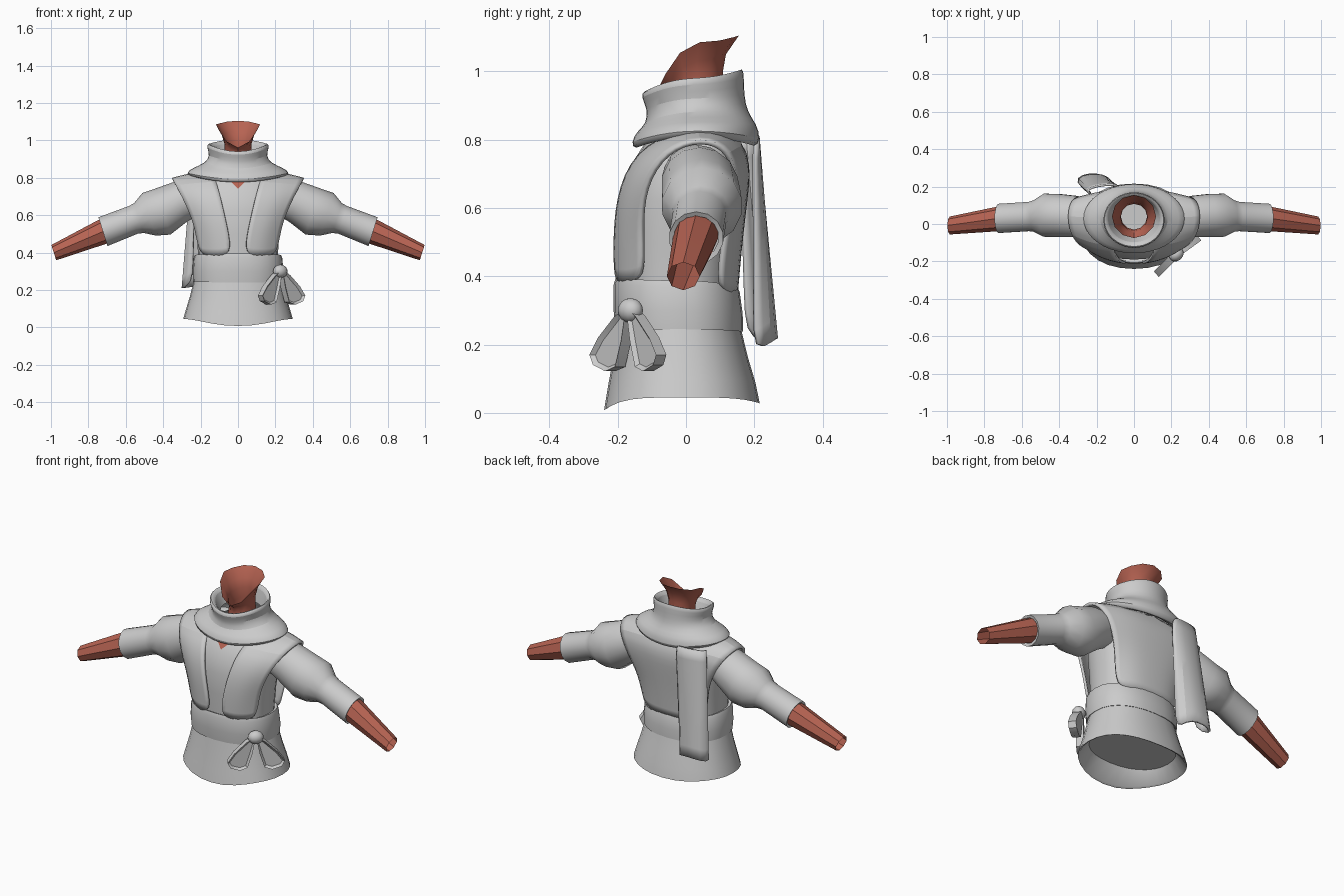
import bpy, bmesh, math
from mathutils import Vector


def material(name, rgb):
    m = bpy.data.materials.new(name)
    m.diffuse_color = (*rgb, 1)
    return m


CLOTH = material("grey_cloth", (0.60, 0.60, 0.60))
SKIN = material("red_brown_skin", (0.47, 0.125, 0.085))


def add(name, verts, faces, mat, mirror=False, subsurf=0, thick=0):
    me = bpy.data.meshes.new(name)
    me.from_pydata([tuple(v) for v in verts], [], faces)
    me.materials.append(mat)
    ob = bpy.data.objects.new(name, me)
    bpy.context.collection.objects.link(ob)
    if mirror:
        mod = ob.modifiers.new("mirror", 'MIRROR')
        mod.use_clip = True
    if subsurf:
        mod = ob.modifiers.new("smooth", 'SUBSURF')
        mod.levels = mod.render_levels = subsurf
    if thick:
        mod = ob.modifiers.new("thickness", 'SOLIDIFY')
        mod.thickness, mod.offset = thick, 0
    return ob


def grid_faces(rows, cols, closed):
    wrap = cols if closed else cols - 1
    return [(r * cols + c, r * cols + (c + 1) % cols,
             (r + 1) * cols + (c + 1) % cols, (r + 1) * cols + c)
            for r in range(rows - 1) for c in range(wrap)]


def body_loft(name, rings, n, mat, power=2.0, dip=2, cap=False, **kw):
    """Rings are (z front, z side, z back, half width, y front, y back)."""
    verts = []
    for zf, zs, zb, rx, yf, yb in rings:
        for i in range(n):
            a = 2 * math.pi * i / n - math.pi / 2
            c, s = math.cos(a), math.sin(a)
            x = math.copysign(abs(c) ** (2 / power), c) * rx
            y = math.copysign(abs(s) ** (2 / power), s) * (yb - yf) / 2 + (yf + yb) / 2
            z = zs + ((zf if s < 0 else zb) - zs) * abs(s) ** dip
            verts.append((x, y, z))
    faces = grid_faces(len(rings), n, True)
    if cap:
        faces.append(tuple(reversed(range(n))))
    return add(name, verts, faces, mat, **kw)


def arm_tube(name, rings, n, mat):
    """Rings are (x, y, z, radius in y, radius across), tilted along the arm."""
    up = Vector((0.3, 0, 0.95))
    verts = []
    for x, y, z, ry, rz in rings:
        for i in range(n):
            a = 2 * math.pi * i / n + math.pi / 2
            verts.append(Vector((x, y + ry * math.cos(a), z)) + up * rz * math.sin(a))
    return add(name, verts, grid_faces(len(rings), n, True), mat, mirror=True)


# Flared skirt with a hollow underside
body_loft("skirt", [
    (0.11, 0.11, 0.11, 0.235, -0.19, 0.165),
    (0.015, 0.05, 0.035, 0.283, -0.228, 0.203),
    (0.008, 0.045, 0.028, 0.293, -0.24, 0.216),
    (0.08, 0.10, 0.09, 0.277, -0.228, 0.203),
    (0.16, 0.17, 0.16, 0.256, -0.213, 0.182),
    (0.28, 0.28, 0.27, 0.228, -0.195, 0.155)], 28, CLOTH, 2.2, dip=4, cap=True)

# Waist sash
body_loft("sash", [
    (0.25, 0.25, 0.245, 0.222, -0.19, 0.15),
    (0.24, 0.245, 0.238, 0.24, -0.206, 0.167),
    (0.30, 0.30, 0.29, 0.243, -0.212, 0.166),
    (0.375, 0.37, 0.355, 0.237, -0.212, 0.157),
    (0.395, 0.388, 0.37, 0.23, -0.206, 0.15),
    (0.385, 0.38, 0.36, 0.212, -0.185, 0.13)], 28, CLOTH, 2.3)

# Shirt body
body_loft("shirt", [
    (0.36, 0.36, 0.35, 0.212, -0.185, 0.13),
    (0.50, 0.50, 0.50, 0.22, -0.19, 0.142),
    (0.62, 0.62, 0.62, 0.235, -0.19, 0.157),
    (0.72, 0.72, 0.72, 0.24, -0.165, 0.165),
    (0.79, 0.79, 0.79, 0.21, -0.12, 0.16),
    (0.85, 0.85, 0.85, 0.125, -0.06, 0.13)], 24, CLOTH, 2.4)

# Vest: one strip over each shoulder, as (inner, middle, outer) rows
vest_rows = [
    (0.03, -0.205, 0.385, 0.13, -0.187, 0.385, 0.207, -0.12, 0.385),
    (0.055, -0.207, 0.53, 0.15, -0.192, 0.53, 0.223, -0.13, 0.53),
    (0.085, -0.193, 0.66, 0.19, -0.175, 0.66, 0.275, -0.125, 0.66),
    (0.115, -0.13, 0.785, 0.23, -0.115, 0.775, 0.337, -0.06, 0.768),
    (0.16, 0.05, 0.845, 0.25, 0.035, 0.845, 0.357, 0.045, 0.805),
    (0.0, 0.192, 0.79, 0.20, 0.175, 0.79, 0.337, 0.13, 0.77),
    (0.0, 0.18, 0.66, 0.15, 0.175, 0.66, 0.27, 0.15, 0.66),
    (0.0, 0.162, 0.52, 0.13, 0.155, 0.52, 0.215, 0.11, 0.52),
    (0.0, 0.148, 0.355, 0.12, 0.14, 0.355, 0.20, 0.09, 0.355)]
add("vest", [r[i:i + 3] for r in vest_rows for i in (0, 3, 6)],
    grid_faces(len(vest_rows), 3, False), CLOTH, mirror=True, subsurf=2, thick=0.014)

# Bare chest showing at the shirt opening
add("chest_opening", [(-0.045, -0.129, 0.785), (0, -0.156, 0.742), (0.045, -0.129, 0.785)],
    [(0, 1, 2)], SKIN)

# Puffed sleeves with fitted cuffs
arm_tube("sleeve", [
    (0.22, 0.03, 0.70, 0.095, 0.09),
    (0.31, 0.04, 0.67, 0.113, 0.113),
    (0.40, 0.045, 0.62, 0.118, 0.13),
    (0.475, 0.047, 0.605, 0.118, 0.12),
    (0.53, 0.043, 0.585, 0.087, 0.084),
    (0.56, 0.04, 0.575, 0.08, 0.078),
    (0.722, 0.03, 0.512, 0.08, 0.081),
    (0.718, 0.03, 0.514, 0.066, 0.066)], 14, CLOTH)

# Bare forearms, open at the wrist
arm_tube("forearm", [
    (0.66, 0.033, 0.537, 0.068, 0.069),
    (0.73, 0.027, 0.509, 0.066, 0.067),
    (0.985, -0.008, 0.40, 0.048, 0.043)], 8, SKIN)

# Neck with a slanted open top
body_loft("neck", [
    (0.76, 0.78, 0.80, 0.09, -0.05, 0.12),
    (0.90, 0.92, 0.95, 0.07, -0.03, 0.11),
    (0.935, 0.98, 1.0, 0.072, -0.037, 0.108),
    (0.95, 1.03, 1.05, 0.087, -0.053, 0.117),
    (0.962, 1.085, 1.105, 0.118, -0.075, 0.155)], 12, SKIN)

# Cowl: standing collar spreading into a draped roll
body_loft("cowl", [
    (0.79, 0.82, 0.80, 0.20, -0.12, 0.17),
    (0.768, 0.802, 0.772, 0.255, -0.152, 0.205),
    (0.79, 0.825, 0.80, 0.285, -0.165, 0.222),
    (0.825, 0.852, 0.845, 0.25, -0.145, 0.21),
    (0.845, 0.88, 0.88, 0.175, -0.118, 0.182),
    (0.89, 0.92, 0.93, 0.152, -0.115, 0.172),
    (0.925, 0.965, 0.99, 0.17, -0.135, 0.172),
    (0.945, 0.985, 1.012, 0.163, -0.125, 0.168),
    (0.935, 0.975, 1.0, 0.142, -0.10, 0.15),
    (0.86, 0.90, 0.91, 0.115, -0.07, 0.135)], 20, CLOTH, subsurf=1)

# Scarf tail hanging down the back, a folded sheet
top = [(-0.23, 0.16), (-0.255, 0.175), (-0.23, 0.195), (-0.17, 0.208), (-0.11, 0.212), (-0.08, 0.20)]
low = [(-0.245, 0.178), (-0.312, 0.225), (-0.28, 0.262), (-0.20, 0.267), (-0.135, 0.25), (-0.11, 0.20)]
hem = [0.235, 0.205, 0.215, 0.222, 0.21, 0.175]
steps = 6
tail = []
for k in range(steps):
    t = k / (steps - 1)
    for (x0, y0), (x1, y1), z1 in zip(top, low, hem):
        tail.append((x0 + (x1 - x0) * t, y0 + (y1 - y0) * t, 0.81 + (z1 - 0.81) * t))
add("scarf_tail", tail, grid_faces(steps, 6, False), CLOTH, subsurf=1, thick=0.012)

# Bow on the front corner of the sash
centre = Vector((0.22, -0.155, 0.30))
out = Vector((0.65, -0.76, 0))
side = Vector((0.76, 0.65, 0))
outline = [(0, 0.01), (0.05, -0.02), (0.115, -0.08), (0.15, -0.13),
           (0.135, -0.16), (0.085, -0.178), (0.045, -0.165), (0.02, -0.09)]
for name, sign in (("bow_loop_left", -1), ("bow_loop_right", 1)):
    bm = bmesh.new()
    base = [bm.verts.new(centre + side * t * sign + Vector((0, 0, z)) + out * (-0.012 + 0.08 * t))
            for t, z in outline]
    face = bm.faces.new(base)
    front = bmesh.ops.extrude_face_region(bm, geom=[face])["geom"]
    bmesh.ops.translate(bm, vec=out * 0.04, verts=[g for g in front if isinstance(g, bmesh.types.BMVert)])
    cap = [g for g in front if isinstance(g, bmesh.types.BMFace)]
    bmesh.ops.recalc_face_normals(bm, faces=bm.faces)
    bmesh.ops.inset_region(bm, faces=cap, thickness=0.012, depth=0)
    bmesh.ops.translate(bm, vec=out * -0.012, verts=list(cap[0].verts))
    me = bpy.data.meshes.new(name)
    bm.to_mesh(me)
    bm.free()
    me.materials.append(CLOTH)
    bpy.context.collection.objects.link(bpy.data.objects.new(name, me))

# Bow knot
bpy.ops.mesh.primitive_uv_sphere_add(segments=12, ring_count=8, radius=1,
                                     location=centre + out * 0.01, rotation=(0, 0, math.atan2(0.65, 0.76)))
knot = bpy.context.object
knot.name = "bow_knot"
knot.scale = (0.042, 0.035, 0.036)
knot.data.materials.append(CLOTH)

# Smooth shading with sharp edges kept
for ob in bpy.context.scene.objects:
    ob.select_set(True)
bpy.ops.object.shade_smooth_by_angle(angle=math.radians(40))
